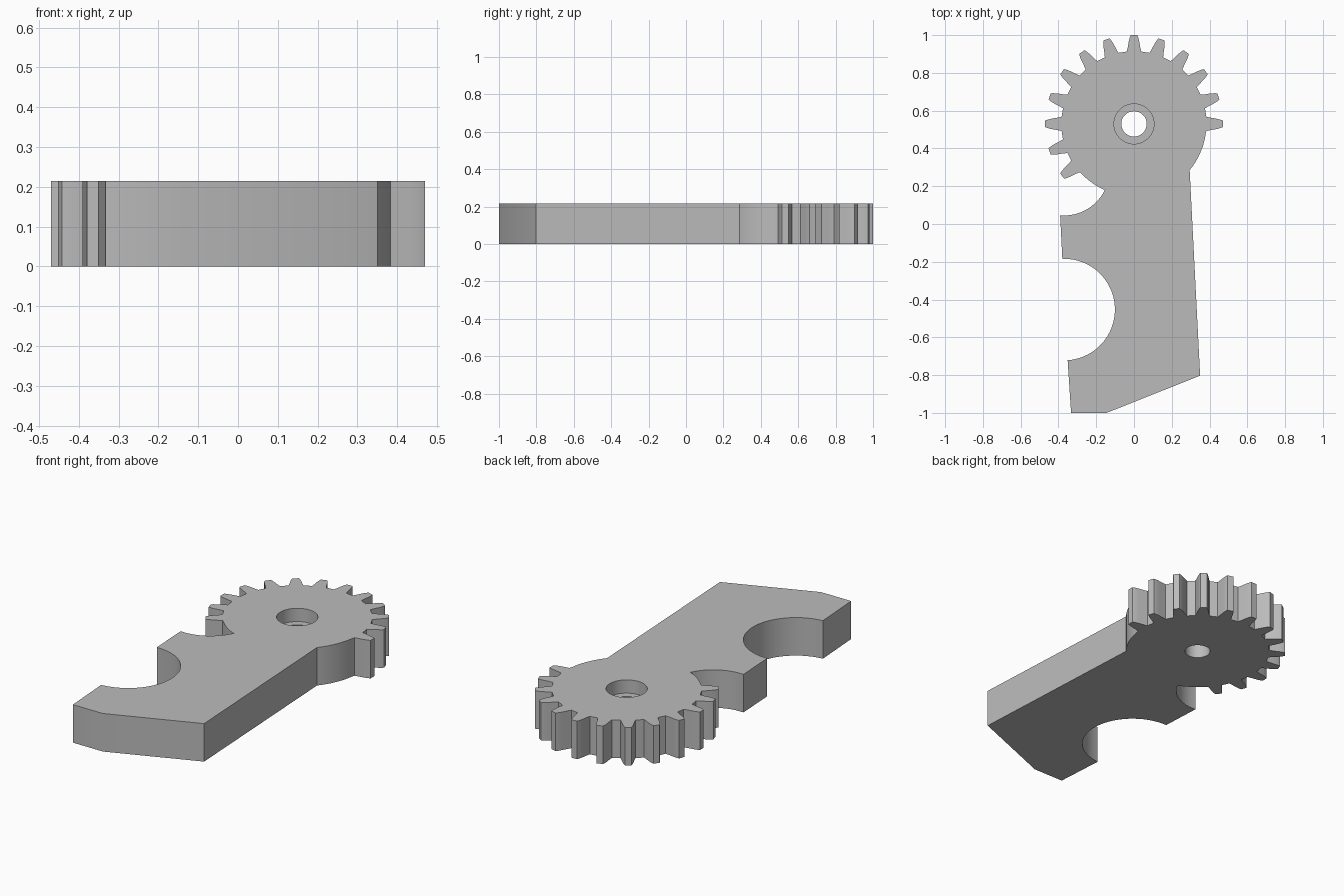
import bpy, bmesh
from math import sin, cos, atan2, radians, pi
from mathutils import Vector

if "Cube" in bpy.data.objects:
    bpy.data.objects.remove(bpy.data.objects["Cube"])

HEIGHT = 0.215
GEAR = Vector((0, 0.53))
ROOT = 0.383


def arc(center, radius, start, end, steps):
    """Points along an arc, angles in degrees."""
    pts = []
    for i in range(steps + 1):
        a = radians(start + (end - start) * i / steps)
        pts.append((center[0] + radius * cos(a), center[1] + radius * sin(a)))
    return pts


def tooth(angle):
    """One rounded gear tooth, anticlockwise."""
    half = [(ROOT, 0.038), (0.405, 0.033), (0.435, 0.028), (0.458, 0.022), (0.47, 0.017)]
    out = Vector((cos(angle), sin(angle)))
    side = Vector((-out.y, out.x))
    flank = [(r, -w) for r, w in half] + [(r, w) for r, w in reversed(half)]
    return [tuple(GEAR + out * r + side * w) for r, w in flank]


# Outline: plain gear rim, teeth, relief notch, round cutout, angled foot
outline = arc(GEAR, ROOT, -39.7, -8, 10)
for i in range(13):
    outline += tooth(radians(18 * i))
outline += arc(GEAR, ROOT, 224, 245, 6)
outline += arc((-0.37, 0.285), 0.24, -25, -95, 12)
outline += arc((-0.37, -0.453), 0.269, 92, -86, 30)
outline += [(-0.333, -1), (-0.145, -1), (0.35, -0.803)]

bm = bmesh.new()
face = bm.faces.new([bm.verts.new((x, y, 0)) for x, y in outline])
ext = bmesh.ops.extrude_face_region(bm, geom=[face])
top = [v for v in ext["geom"] if isinstance(v, bmesh.types.BMVert)]
bmesh.ops.translate(bm, verts=top, vec=(0, 0, HEIGHT))
bmesh.ops.recalc_face_normals(bm, faces=bm.faces)
mesh = bpy.data.meshes.new("gear_lever")
bm.to_mesh(mesh)
bm.free()
lever = bpy.data.objects.new("gear_lever", mesh)
bpy.context.collection.objects.link(lever)

grey = bpy.data.materials.new("grey")
grey.diffuse_color = (0.5, 0.5, 0.5, 1)
grey.use_nodes = True
grey.node_tree.nodes["Principled BSDF"].inputs["Base Color"].default_value = grey.diffuse_color
mesh.materials.append(grey)


# Pivot hole and the wider recess above it
def drill(name, radius, bottom):
    bpy.ops.mesh.primitive_cylinder_add(vertices=48, radius=radius, depth=1,
                                        location=(GEAR.x, GEAR.y, bottom + 0.5))
    cutter = bpy.context.object
    cutter.name = name
    cutter.data.materials.append(grey)
    mod = lever.modifiers.new(name, "BOOLEAN")
    mod.operation = "DIFFERENCE"
    mod.solver = "EXACT"
    mod.object = cutter
    bpy.context.view_layer.objects.active = lever
    bpy.ops.object.modifier_apply(modifier=name)
    bpy.data.objects.remove(cutter)


drill("pivot_hole", 0.067, -0.3)
drill("pivot_recess", 0.106, HEIGHT - 0.075)

# Smooth curved walls, crisp edges
bpy.ops.object.select_all(action="DESELECT")
lever.select_set(True)
bpy.context.view_layer.objects.active = lever
bpy.ops.object.shade_smooth_by_angle(angle=radians(25))
